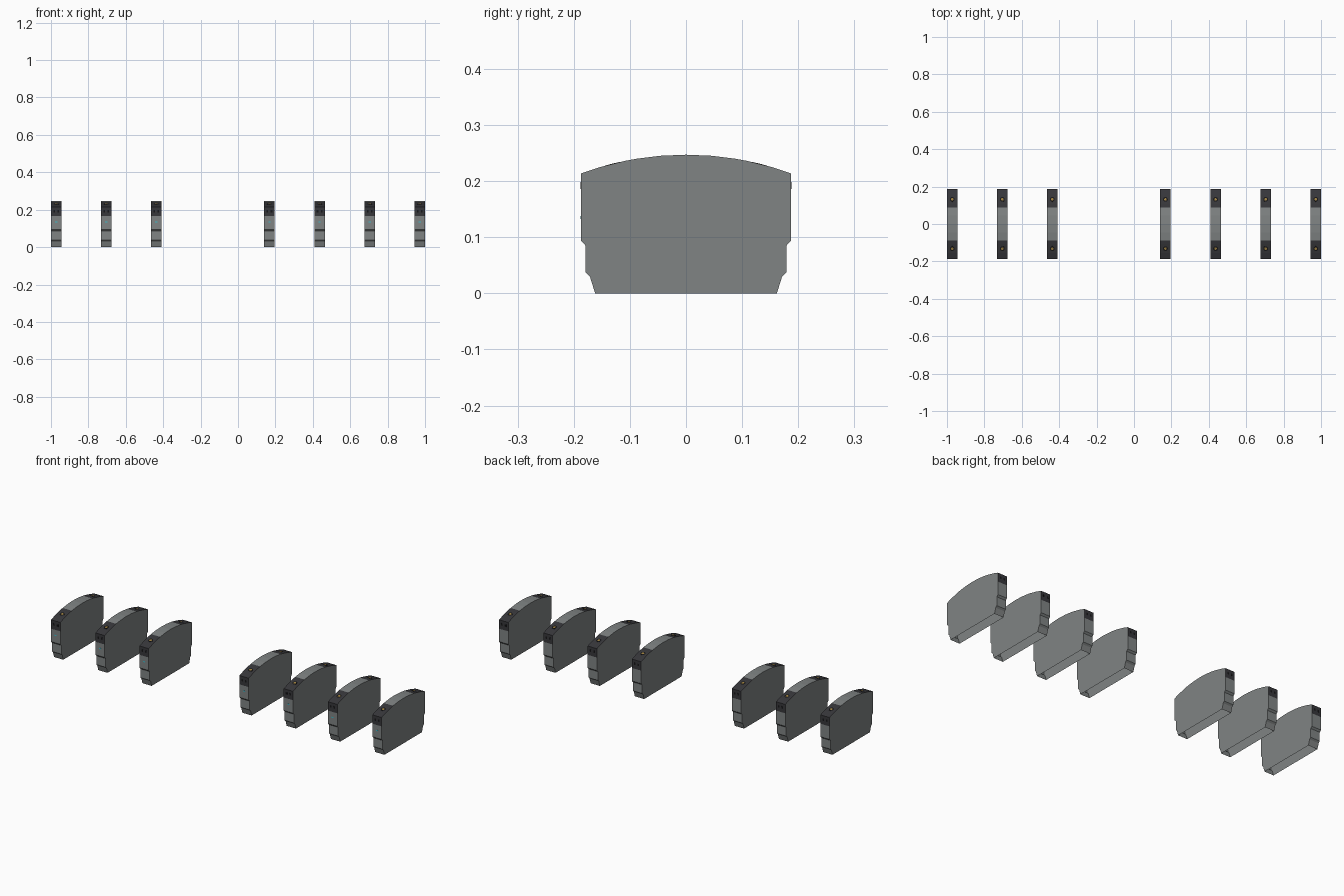
import bpy, bmesh, math
from mathutils import Matrix

if "Cube" in bpy.data.objects:
    bpy.data.objects.remove(bpy.data.objects["Cube"])


def material(name, rgb):
    m = bpy.data.materials.new(name)
    m.diffuse_color = (*rgb, 1)
    m.use_nodes = True
    m.node_tree.nodes["Principled BSDF"].inputs["Base Color"].default_value = m.diffuse_color
    return m


GREY = material("housing grey", (0.215, 0.23, 0.23))
DARK = material("terminal charcoal", (0.038, 0.038, 0.043))
BLACK = material("opening black", (0.008, 0.008, 0.009))
BRASS = material("screw brass", (0.35, 0.22, 0.05))
CYAN = material("indicator cyan", (0.05, 0.5, 0.6))

HALF = 0.028                       # half width of one module
CENTRES = [-0.972, -0.704, -0.437, 0.168, 0.436, 0.704, 0.972]
CAP_Z, CAP_Y = 0.165, 0.088        # where the dark terminal corners begin


def arc_z(y):
    """Height of the domed top at depth y."""
    r = 0.5415
    return 0.247 - r + math.sqrt(r * r - y * y)


# Half profile from the foot up to the crown, then mirrored
half = [(0.162, 0), (0.171, 0.029), (0.179, 0.037), (0.179, 0.085),
        (0.1875, 0.094), (0.1875, CAP_Z)]
half += [(y, arc_z(y)) for y in (0.1875, 0.155, 0.108, CAP_Y, 0.045)]
PROFILE = half + [(0, 0.247)] + [(-y, z) for y, z in reversed(half)]


def finish(bm, name, mats):
    me = bpy.data.meshes.new(name)
    bm.to_mesh(me)
    bm.free()
    for m in mats:
        me.materials.append(m)
    ob = bpy.data.objects.new(name, me)
    bpy.context.collection.objects.link(ob)
    return ob


def housing(cx):
    """Thin housing, open underneath, with dark upper corners."""
    bm = bmesh.new()
    left = [bm.verts.new((cx - HALF, y, z)) for y, z in PROFILE]
    right = [bm.verts.new((cx + HALF, y, z)) for y, z in PROFILE]
    bm.faces.new(left)
    bm.faces.new(right[::-1])
    for i in range(len(PROFILE) - 1):
        f = bm.faces.new((left[i], right[i], right[i + 1], left[i + 1]))
        c = f.calc_center_median()
        f.material_index = int(c.z > CAP_Z and abs(c.y) > CAP_Y)
    bmesh.ops.recalc_face_normals(bm, faces=bm.faces)
    # make sure the open shell faces outward
    bm.faces.ensure_lookup_table()
    if bm.faces[0].normal.x > 0:
        bmesh.ops.reverse_faces(bm, faces=bm.faces)
    finish(bm, "module_housing", [GREY, DARK])


def plate(name, mat, loc, size, tilt=0.0):
    bm = bmesh.new()
    m = Matrix.Translation(loc) @ Matrix.Rotation(tilt, 4, 'X') @ Matrix.Diagonal((*size, 1))
    bmesh.ops.create_cube(bm, size=1, matrix=m)
    finish(bm, name, [mat])


def disc(name, mat, loc, radius, depth, tilt):
    bm = bmesh.new()
    m = Matrix.Translation(loc) @ Matrix.Rotation(tilt, 4, 'X')
    bmesh.ops.create_cone(bm, cap_ends=True, segments=16, radius1=radius,
                          radius2=radius, depth=depth, matrix=m)
    finish(bm, name, [mat])


# Flat seat of the terminal screw on the domed top
y0, y1 = 0.108, 0.155
seat_y, seat_z = (y0 + y1) / 2, (arc_z(y0) + arc_z(y1)) / 2
slope = math.atan2(arc_z(y1) - arc_z(y0), y1 - y0)

for cx in CENTRES:
    housing(cx)
    for s in (-1, 1):
        # screw opening with brass screw
        disc("screw_opening", BLACK, (cx, s * seat_y, seat_z), 0.013, 0.001, s * slope)
        disc("terminal_screw", BRASS, (cx, s * seat_y, seat_z), 0.007, 0.0016, s * slope)
        # pair of wire entries on the end face
        for dx in (-0.011, 0.011):
            plate("wire_entry", BLACK, (cx + dx, s * 0.1875, 0.192), (0.009, 0.001, 0.012))
    # small indicator on the front
    plate("indicator", CYAN, (cx, -0.1875, 0.135), (0.012, 0.001, 0.006))
